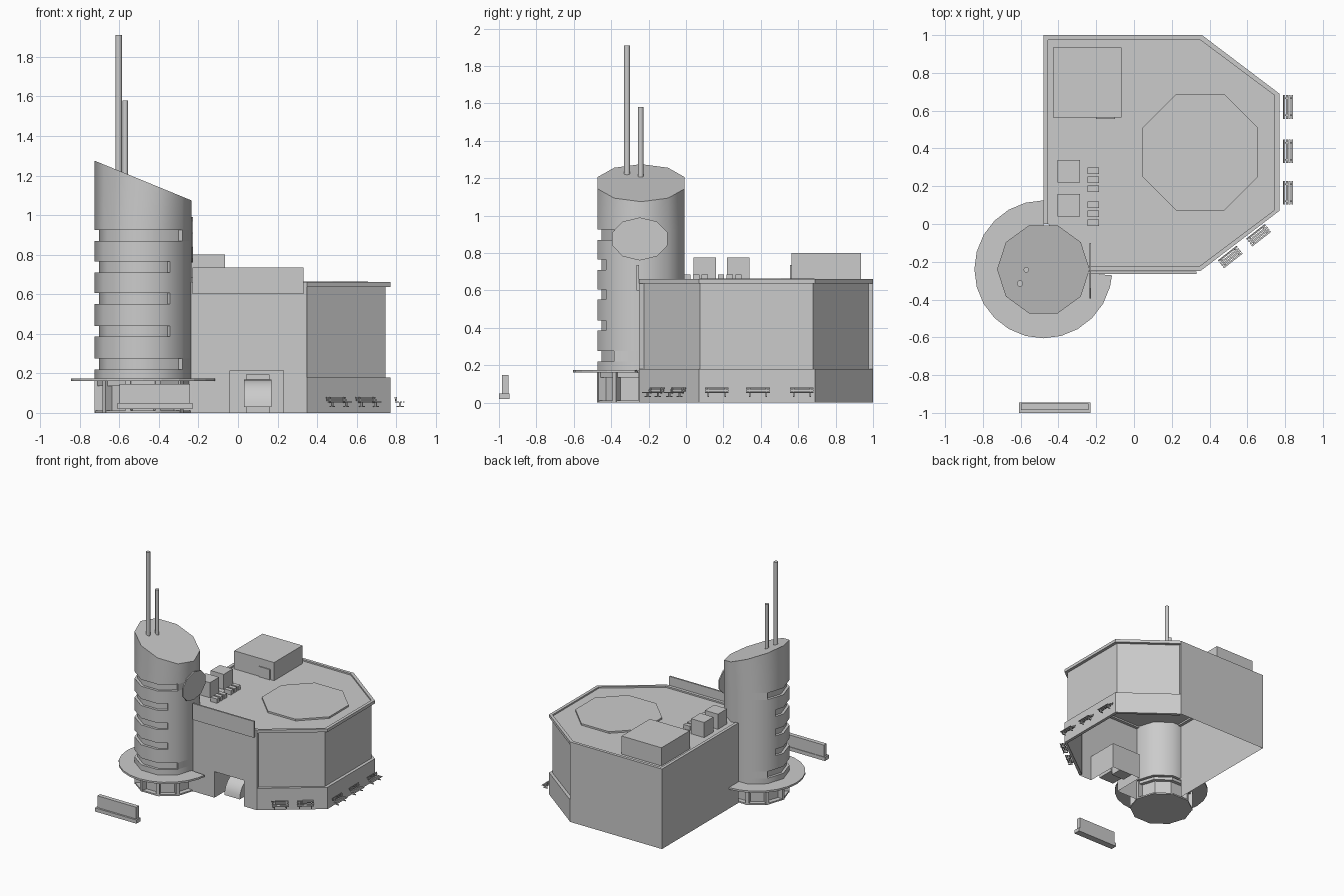
import bpy, bmesh, math
from math import sin, cos, radians
from mathutils import Matrix

if "Cube" in bpy.data.objects:
    bpy.data.objects.remove(bpy.data.objects["Cube"])

grey = bpy.data.materials.new("concrete_grey")
grey.use_nodes = True
grey.diffuse_color = (0.6, 0.6, 0.6, 1)
grey.node_tree.nodes["Principled BSDF"].inputs["Base Color"].default_value = (0.6, 0.6, 0.6, 1)


def finish(name, bm, smooth=None, fix=True):
    if fix:
        bmesh.ops.recalc_face_normals(bm, faces=bm.faces)
    me = bpy.data.meshes.new(name)
    bm.to_mesh(me)
    bm.free()
    me.materials.append(grey)
    if smooth:
        me.polygons.foreach_set("use_smooth", [True] * len(me.polygons))
        me.set_sharp_from_angle(angle=radians(smooth))
    ob = bpy.data.objects.new(name, me)
    bpy.context.collection.objects.link(ob)
    return ob


def prism(bm, pts, z0, z1):
    """Closed upright prism; z1 may be a function of x."""
    top = z1 if callable(z1) else lambda x: z1
    lo = [bm.verts.new((x, y, z0)) for x, y in pts]
    hi = [bm.verts.new((x, y, top(x))) for x, y in pts]
    bm.faces.new(lo)
    bm.faces.new(hi)
    for i in range(len(pts)):
        j = (i + 1) % len(pts)
        bm.faces.new((lo[i], lo[j], hi[j], hi[i]))


def sheet(bm, path, z0, z1):
    """Open wall along a path."""
    for a, b in zip(path, path[1:]):
        bm.faces.new([bm.verts.new(p) for p in ((*a, z0), (*a, z1), (*b, z1), (*b, z0))])


def ring(bm, outer, inner, z0, z1):
    for i in range(len(outer) - 1):
        prism(bm, [outer[i], outer[i + 1], inner[i + 1], inner[i]], z0, z1)


def rect(x0, x1, y0, y1):
    return [(x0, y0), (x1, y0), (x1, y1), (x0, y1)]


def box(name, x0, x1, y0, y1, z0, z1):
    bm = bmesh.new()
    prism(bm, rect(x0, x1, y0, y1), z0, z1)
    return finish(name, bm)


TX, TY, R = -0.48, -0.24, 0.245


def polar(r, deg, cx=TX, cy=TY):
    return (cx + r * cos(radians(deg)), cy + r * sin(radians(deg)))


def ngon(r, n, start=0, cx=TX, cy=TY):
    return [polar(r, start + 360 * i / n, cx, cy) for i in range(n)]


# Main hall: plan outlines
outer = [(-.48, 0), (-.48, 1), (.36, 1), (.77, .69), (.77, .07), (.35, -.25), (-.24, -.25)]
inner = [(-.455, 0), (-.455, .975), (.35, .975), (.745, .68), (.745, .075), (.345, -.225), (-.24, -.225)]

# Hall walls with an opening for the entrance
bm = bmesh.new()
sheet(bm, outer[:3], 0, 0.64)
sheet(bm, [outer[2]] + inner[2:6] + [outer[5]], 0.18, 0.64)
L, Rt, H = -0.04, 0.23, 0.215
sheet(bm, [(.35, -.25), (Rt, -.25)], 0, 0.64)
sheet(bm, [(Rt, -.25), (L, -.25)], H, 0.64)
sheet(bm, [(L, -.25), (-.24, -.25)], 0, 0.64)
finish("hall_walls", bm, fix=False)

bm = bmesh.new()
ring(bm, outer[2:6], inner[2:6], 0, 0.18)
finish("hall_plinth", bm)

bm = bmesh.new()
ring(bm, outer, inner, 0.637, 0.662)
finish("roof_parapet", bm)

bm = bmesh.new()
bm.faces.new([bm.verts.new((x, y, 0.65)) for x, y in reversed(inner)])
finish("roof", bm, fix=False)

# Entrance recess, door drum
bm = bmesh.new()
sheet(bm, [(Rt, -.25), (Rt, .02), (L, .02), (L, -.25)], 0, H)
bm.faces.new([bm.verts.new((x, y, H)) for x, y in reversed(rect(L, Rt, -.25, .02))])
finish("entrance_recess", bm, fix=False)

bm = bmesh.new()
arc = [(-.08 - .14 * cos(radians(a)), .03 + .14 * sin(radians(a))) for a in range(0, 91, 15)]
prism(bm, arc + [(-.08, .03)], 0.03, 0.17)
bm.transform(Matrix(((0, 0, 1, 0), (1, 0, 0, 0), (0, 1, 0, 0), (0, 0, 0, 1))))
finish("entrance_hood", bm, 35)
box("entrance_back_panel", .04, .16, -.08, .02, 0, .195)

box("sign_panel", -.23, .33, -.265, -.252, .6, .735)

# Roof equipment
box("plant_room", -.43, -.065, .565, .935, .65, .8)
box("plant_room_door", -.2, -.1, .557, .565, .65, .735)
for i, y in enumerate((.04, .22)):
    box(f"roof_unit_{i}", -.405, -.285, y, y + .12, .65, .775)
    for j in range(3):
        yy = y - .05 + .047 * j
        box(f"roof_vent_{i}_{j}", -.245, -.185, yy, yy + .034, .65, .685)
bm = bmesh.new()
prism(bm, ngon(.333, 8, 22.5, .35, .38), .65, .664)
finish("roof_platform", bm)


# Tower: decagon shaft with window grooves and a slanted top
def grooved(start, end):
    mid = cos(radians(18))
    pts = []
    angles = range(start, end + 1, 18)
    for a in range(0, 360, 18):
        corner = a % 36 == 0
        k = 1 if corner else mid
        if a in angles:
            if a == start:
                pts.append(polar(R * k, a))
            if corner or a in (start, end):
                pts.append(polar((R - .022) * k, a))
            if a == end:
                pts.append(polar(R * k, a))
        elif corner:
            pts.append(polar(R, a))
    return pts


bm = bmesh.new()
z = 0.17
for i, g in enumerate((.22, .385, .55, .71, .87)):
    prism(bm, ngon(R, 10), z, g)
    prism(bm, grooved(144, 324) if i in (0, 4) else grooved(162, 306), g, g + .055)
    z = g + .055
prism(bm, ngon(R, 10), z, lambda x: 1.275 - .41 * (x + .725))
finish("tower_shaft", bm, 45)

# Round canopy wrapping the outside of the tower
bm = bmesh.new()
prism(bm, [(TX, TY)] + [polar(.365, a) for a in range(90, 356, 15)] + [polar(.365, 355)], .16, .175)
finish("canopy", bm)

# Lobby under the tower
bm = bmesh.new()
prism(bm, ngon(.205, 10), 0, .17)
finish("lobby_wall", bm)
bm = bmesh.new()
prism(bm, ngon(R, 10), 0, .012)
prism(bm, ngon(.235, 10), .135, .16)
finish("lobby_floor_and_lintel", bm)
bm = bmesh.new()
for k in range(3, 11):
    a = 36 * k
    prism(bm, [polar(.19, a - 3), polar(R, a - 3), polar(R, a + 3), polar(.19, a + 3)], 0, .16)
finish("lobby_pillars", bm)

# Oval sign on the tower
bm = bmesh.new()
prism(bm, [(.155 * cos(radians(a)), .115 * sin(radians(a))) for a in range(18, 378, 36)], -.236, -.227)
bm.transform(Matrix(((0, 0, 1, 0), (1, 0, 0, -.247), (0, 1, 0, .875), (0, 0, 0, 1))))
finish("oval_sign", bm)

# Antennas
for name, x, y, r, h in (("tall_antenna", -.603, -.315, .017, 1.91), ("short_antenna", -.57, -.242, .015, 1.58)):
    bm = bmesh.new()
    prism(bm, ngon(r, 10, 0, x, y), 1.15, h)
    finish(name, bm, 45)

# Free-standing front sign
box("street_sign_base", -.61, -.23, -1, -.945, .02, .05)
box("street_sign_plate", -.598, -.242, -.985, -.95, .05, .147)


# Benches, backrest towards the hall
def bench(name, x, y, turn):
    bm = bmesh.new()
    for k in range(3):
        prism(bm, rect(-.012 + .014 * k, -.002 + .014 * k, -.063, .063), .052, .057)
    for k in range(2):
        dx = -.022 - .005 * k
        prism(bm, rect(dx, dx + .005, -.063, .063), .06 + .012 * k, .069 + .012 * k)
    for s in (-1, 1):
        yy = .045 * s
        prism(bm, rect(-.015, .022, yy - .004, yy + .004), .03, .036)
        prism(bm, rect(-.002, .008, yy - .004, yy + .004), .036, .052)
        prism(bm, rect(-.02, -.012, yy - .004, yy + .004), .05, .08)
    bm.transform(Matrix.Translation((x, y, 0)) @ Matrix.Rotation(radians(turn), 4, 'Z'))
    finish(name, bm)


for i, y in enumerate((.165, .385, .62)):
    bench(f"side_bench_{i}", .817, y, 0)
for i, (x, y) in enumerate(((.51, -.175), (.66, -.06))):
    bench(f"corner_bench_{i}", x, y, -52)
